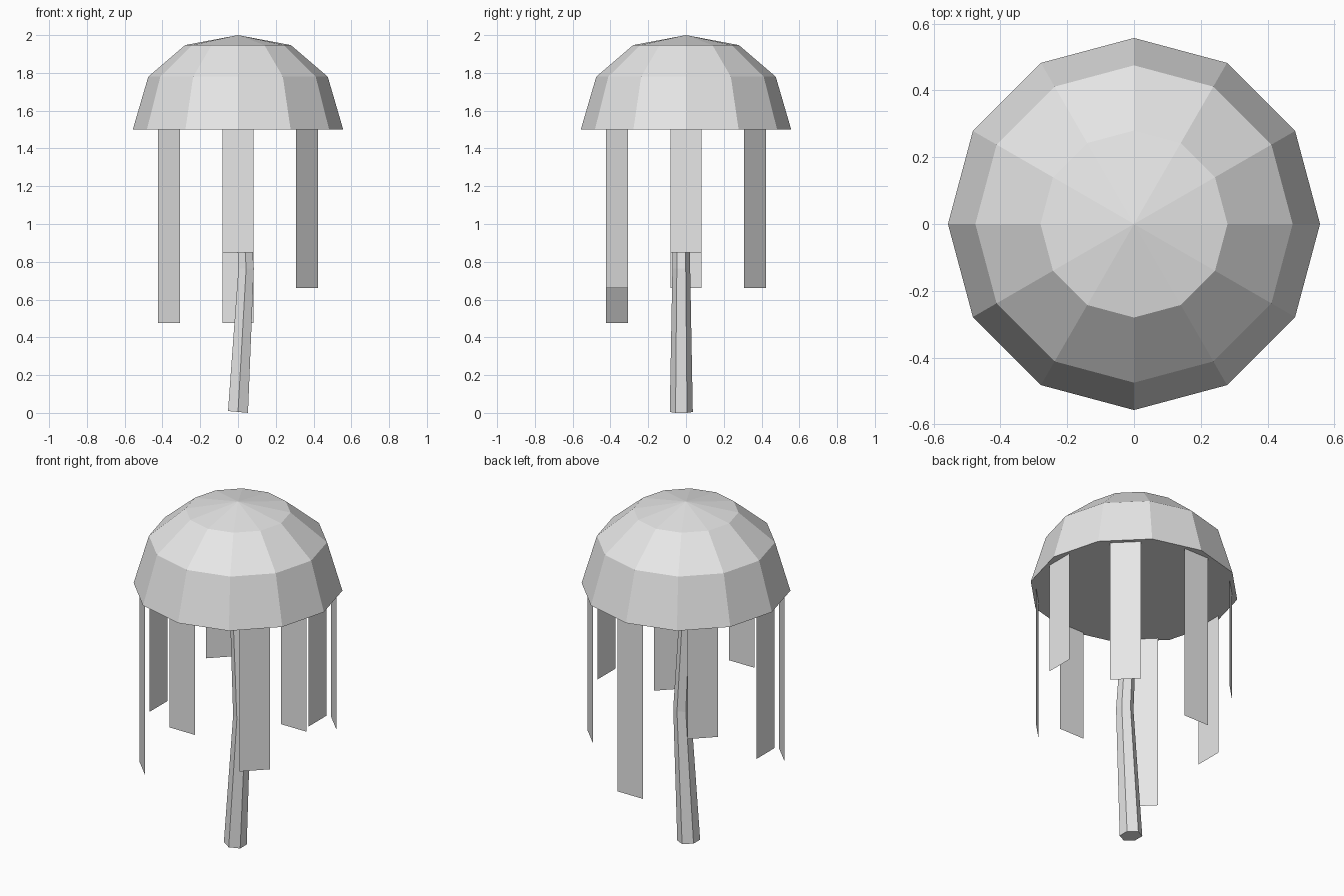
import bpy, math
from mathutils import Matrix, Vector

if "Cube" in bpy.data.objects:
    bpy.data.objects.remove(bpy.data.objects["Cube"])

grey = bpy.data.materials.new("light_grey")
grey.diffuse_color = (0.8, 0.8, 0.8, 1)
grey.use_nodes = True
grey.node_tree.nodes["Principled BSDF"].inputs["Base Color"].default_value = grey.diffuse_color


def add_mesh(name, verts, faces):
    mesh = bpy.data.meshes.new(name)
    mesh.from_pydata(verts, [], faces)
    mesh.materials.append(grey)
    mesh.update()
    obj = bpy.data.objects.new(name, mesh)
    bpy.context.collection.objects.link(obj)
    return obj


def ring(radius, center, sides, start=0.0):
    return [Vector(center) + Vector((radius * math.cos(start + math.tau * i / sides),
                                     radius * math.sin(start + math.tau * i / sides), 0))
            for i in range(sides)]


def loft(levels, sides):
    """Quads joining stacked rings, plus the bottom cap."""
    faces = [tuple(reversed(range(sides)))]
    for k in range(levels - 1):
        for i in range(sides):
            j = (i + 1) % sides
            a, b = k * sides, (k + 1) * sides
            faces.append((a + i, a + j, b + j, b + i))
    return faces


# Leafy dome: twelve-sided, closed underneath, pointed on top
N = 12
verts = []
for radius, z in [(0.557, 1.5), (0.475, 1.78), (0.28, 1.947)]:
    verts += ring(radius, (0, 0, z), N)
faces = loft(3, N)
verts.append((0, 0, 2.0))
faces += [(2 * N + i, 2 * N + (i + 1) % N, 3 * N) for i in range(N)]
add_mesh("canopy", verts, faces)

# Bent six-sided trunk
S = 6
verts = []
for radius, center in [(0.061, (0, -0.025, 0.005)), (0.047, (0.043, -0.025, 0.765)),
                       (0.036, (0.0, -0.02, 1.52))]:
    verts += ring(radius, center, S, math.pi / 6)
for v in verts[:S]:                       # foot is cut square to the lean
    v.z -= 0.09 * v.x
faces = loft(3, S) + [tuple(range(2 * S, 3 * S))]
add_mesh("trunk", verts, faces)

# Hanging leaf strips, with three repeating lengths
bottoms = (0.85, 0.66, 0.475)
for i in range(8):
    turn = Matrix.Rotation(math.tau * i / 8, 3, 'Z')
    low = bottoms[i % 3]
    corners = [(0.516, -0.082, low), (0.516, 0.082, low),
               (0.516, 0.082, 1.5), (0.516, -0.082, 1.5)]
    add_mesh(f"hanging_strip_{i + 1}", [turn @ Vector(c) for c in corners], [(0, 1, 2, 3)])
